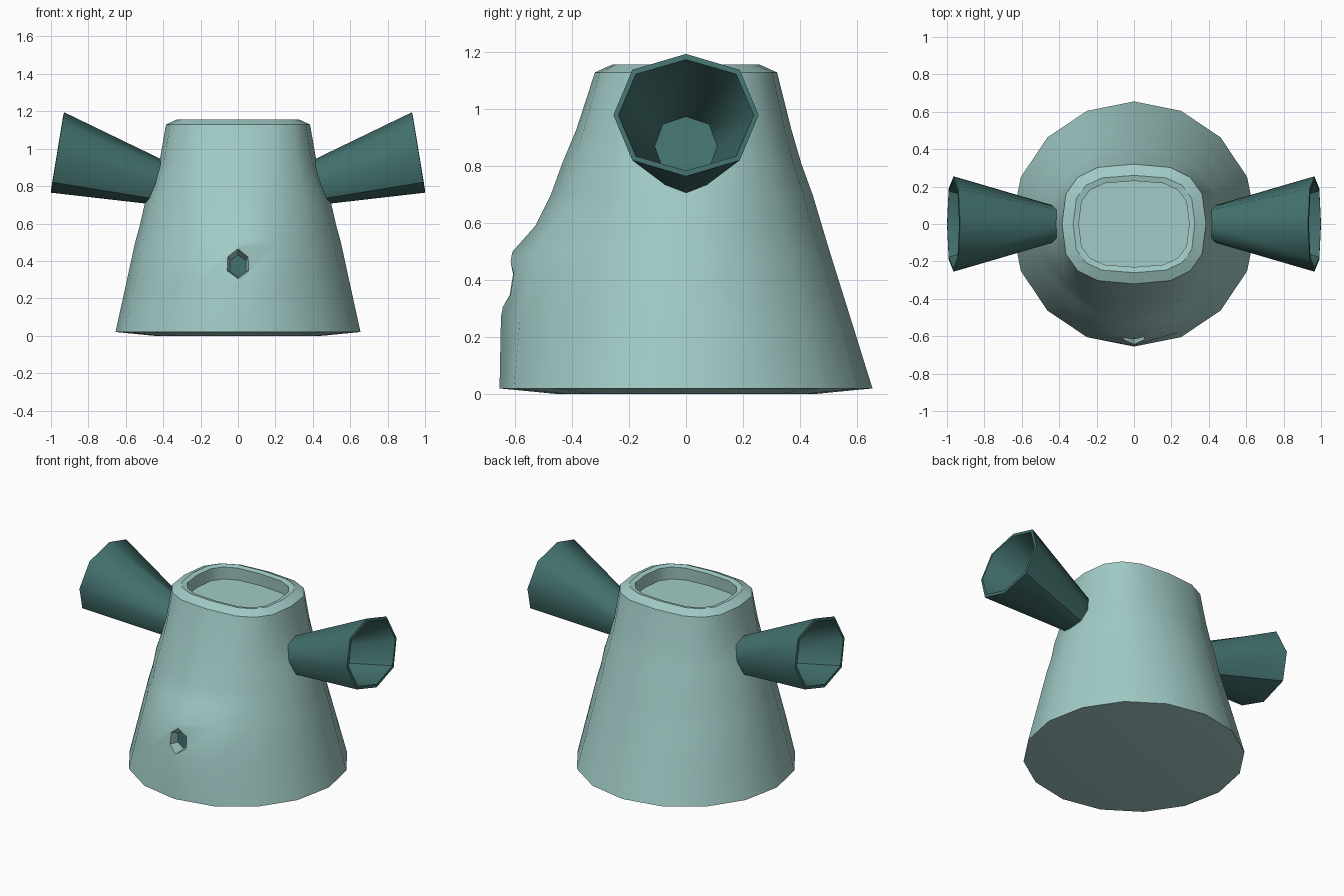
import bpy, bmesh, math
from mathutils import Vector

if "Cube" in bpy.data.objects:
    bpy.data.objects.remove(bpy.data.objects["Cube"])


def material(name, rgb):
    m = bpy.data.materials.new(name)
    m.diffuse_color = (*rgb, 1)
    m.use_nodes = True
    m.node_tree.nodes["Principled BSDF"].inputs["Base Color"].default_value = m.diffuse_color
    return m


PALE = material("pale teal", (0.36, 0.60, 0.57))
DEEP = material("deep teal", (0.056, 0.165, 0.155))


def loft(name, rings, mats):
    """Closed skin through rings of equal point count, capped at both ends."""
    bm = bmesh.new()
    loops = [[bm.verts.new(p) for p in r] for r in rings]
    n = len(loops[0])
    for a, b in zip(loops, loops[1:]):
        for i in range(n):
            j = (i + 1) % n
            bm.faces.new((a[i], a[j], b[j], b[i]))
    bm.faces.new(loops[0])
    bm.faces.new(loops[-1])
    bmesh.ops.recalc_face_normals(bm, faces=bm.faces)
    me = bpy.data.meshes.new(name)
    bm.to_mesh(me)
    bm.free()
    ob = bpy.data.objects.new(name, me)
    bpy.context.collection.objects.link(ob)
    for m in mats:
        me.materials.append(m)
    return ob


def unit(k, n, power):
    """Point on a unit superellipse."""
    a = 2 * math.pi * k / n
    f = lambda v: math.copysign(abs(v) ** (2 / power), v) if abs(v) > 1e-6 else 0.0
    return f(math.cos(a)), f(math.sin(a))


def smooth(ob, angle):
    bpy.ops.object.select_all(action='DESELECT')
    ob.select_set(True)
    bpy.context.view_layer.objects.active = ob
    bpy.ops.object.shade_smooth_by_angle(angle=math.radians(angle))


# Body: z, side radius, back radius, front radius on the centre line, squareness
BODY = [
    (0.0, 0.45, 0.45, 0.45, 2), (0.02, 0.655, 0.655, 0.655, 2),
    (0.27, 0.60, 0.577, 0.65, 2), (0.50, 0.55, 0.505, 0.61, 2),
    (0.59, 0.525, 0.478, 0.53, 2), (0.70, 0.50, 0.445, 0.475, 2.1),
    (0.81, 0.46, 0.405, 0.435, 2.25), (0.93, 0.42, 0.37, 0.385, 2.5),
    (1.13, 0.385, 0.32, 0.32, 2.8), (1.157, 0.325, 0.26, 0.26, 3),
    (1.15, 0.295, 0.23, 0.23, 3), (1.07, 0.295, 0.235, 0.235, 3),
]


def body_ring(z, rx, rb, rf, power):
    pts = []
    for k in range(16):
        c, s = unit(k, 16, power)
        w = max(0, -s) ** 4          # the bulge sits only around the front
        pts.append((rx * c, s * (rb + (rf - rb) * w), z))
    return pts


body = loft("body", [body_ring(*r) for r in BODY], [PALE, DEEP])

# Small hexagonal recess in the front
hexagon = [unit(k + 0.5, 6, 2) for k in range(6)]
hexagon = [(math.sin(k * math.pi / 3), math.cos(k * math.pi / 3)) for k in range(6)]


def hex_ring(y, w, h, z):
    return [(w * c, y, z + h * s) for c, s in hexagon]


cutter = loft("recess_cutter",
              [hex_ring(-0.75, 0.085, 0.10, 0.395), hex_ring(-0.63, 0.07, 0.083, 0.39),
               hex_ring(-0.56, 0.048, 0.06, 0.373)], [PALE])
cutter.hide_render = True
mod = body.modifiers.new("recess", 'BOOLEAN')
mod.operation = 'DIFFERENCE'
mod.solver = 'EXACT'
mod.object = cutter
bpy.context.view_layer.objects.active = body
bpy.ops.object.modifier_apply(modifier=mod.name)
bpy.data.objects.remove(cutter)

# Dark floor of the recess
for f in body.data.polygons:
    c = f.center
    deep_floor = abs(c.x) < 0.05 and abs(c.y + 0.56) < 0.005 and 0.3 < c.z < 0.45
    f.material_index = 1 if deep_floor and abs(f.normal.y) > 0.9 else 0
smooth(body, 32)

# Flared hollow arms: centre x, centre z, tilt vector (x, z), half width
ARM = [
    (0.435, 0.82, -0.043, 0.115, 0.10),
    (0.965, 0.98, -0.035, 0.215, 0.255),
    (0.967, 0.98, -0.032, 0.195, 0.238),
    (0.58, 0.87, -0.025, 0.105, 0.11),
]


def arm_ring(side, cx, cz, tx, tz, w):
    pts = []
    for k in range(8):
        c, s = unit(k, 8, 2.3)
        pts.append((side * (cx + tx * s), w * c, cz + tz * s))
    return pts


for side, label in ((1, "right_arm"), (-1, "left_arm")):
    arm = loft(label, [arm_ring(side, *r) for r in ARM], [DEEP])
    smooth(arm, 50)
